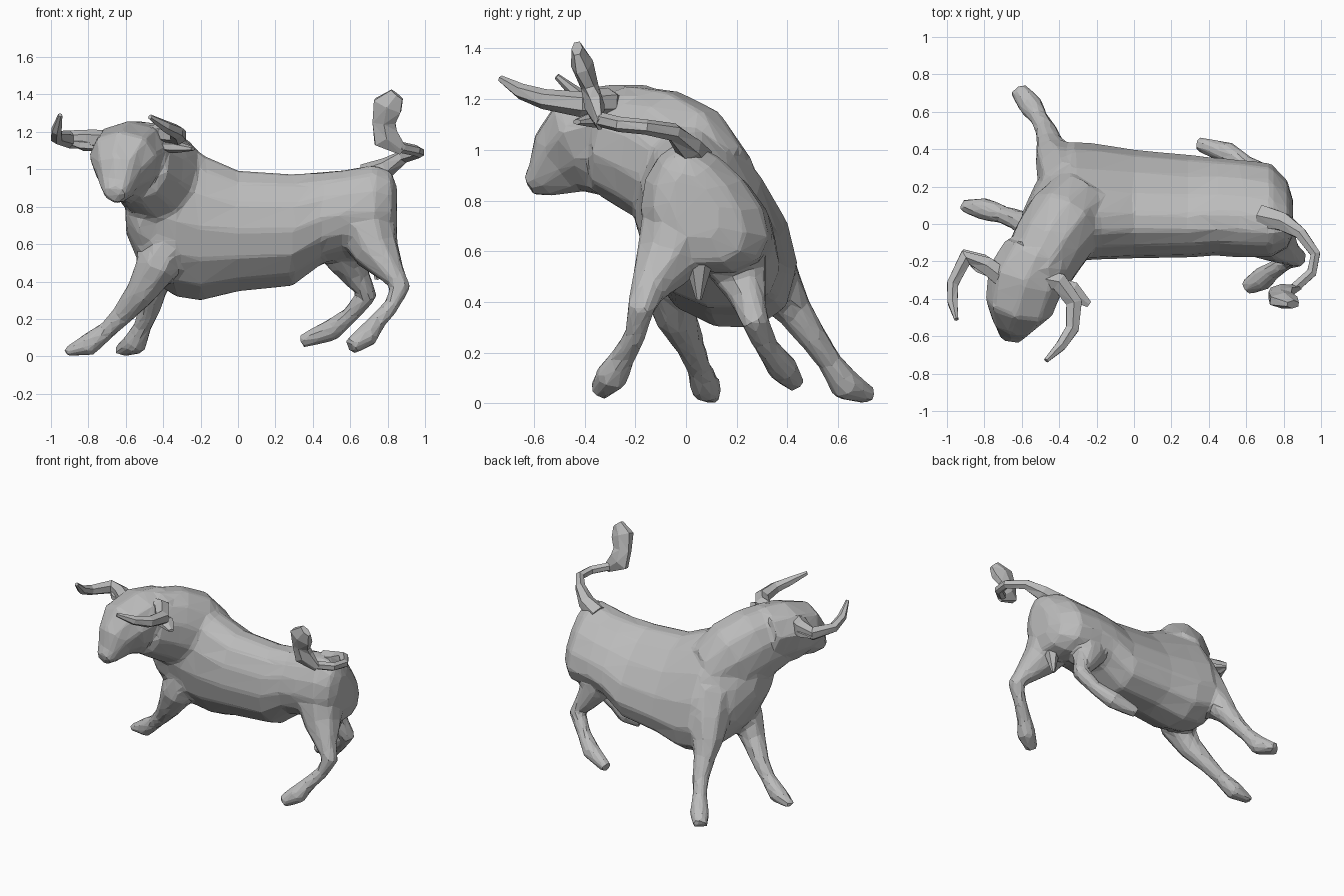
import bpy, bmesh, math
from mathutils import Vector

cube = bpy.data.objects.get("Cube")
if cube:
    bpy.data.objects.remove(cube, do_unlink=True)

# One plain colour for the whole animal
grey = bpy.data.materials.new("stone_grey")
grey.use_nodes = True
grey.diffuse_color = (.5, .5, .5, 1)
grey.node_tree.nodes["Principled BSDF"].inputs["Base Color"].default_value = (.5, .5, .5, 1)


def add_rings(bm, rings):
    """Skin a list of equal-length point rings and cap both ends."""
    loops = [[bm.verts.new(point) for point in ring] for ring in rings]
    for first, second in zip(loops, loops[1:]):
        for i in range(len(first)):
            j = (i + 1) % len(first)
            bm.faces.new((first[i], first[j], second[j], second[i]))
    bm.faces.new(loops[0][::-1])
    bm.faces.new(loops[-1])


def add_tube(bm, stations, sides=8, flatten=1.0, up=(0, 0, 1), pinch=0.0):
    """Tube through (x, y, z, half width[, half height]); pinch narrows its underside."""
    centres = [Vector(s[:3]) for s in stations]
    rings = []
    for i, station in enumerate(stations):
        before = centres[max(i - 1, 0)]
        after = centres[min(i + 1, len(centres) - 1)]
        tangent = (after - before).normalized()
        side = tangent.cross(Vector(up)).normalized()
        top = side.cross(tangent).normalized()
        wide = station[3]
        tall = station[4] if len(station) > 4 else wide * flatten
        ring = []
        for k in range(sides):
            angle = math.tau * (k + .5) / sides
            across = wide * math.cos(angle) * (1 + pinch * math.sin(angle))
            ring.append(centres[i] + side * across + top * tall * math.sin(angle))
        rings.append(ring)
    add_rings(bm, rings)


def add_torso(bm, stations, lean, taper, sides=14):
    """Upright ovals along x that lean sideways and narrow as they rise."""
    rings = []
    for x, y, z, wide, tall in stations:
        ring = []
        for k in range(sides):
            angle = math.tau * k / sides
            rise = tall * math.sin(angle)
            across = wide * math.cos(angle) * (1 - taper * math.sin(angle))
            ring.append((x, y + across - lean * rise, z + rise))
        rings.append(ring)
    add_rings(bm, rings)


def finish(bm, name):
    """Turn a bmesh into a flat-shaded object standing on the floor."""
    bmesh.ops.recalc_face_normals(bm, faces=bm.faces)
    for vert in bm.verts:
        vert.co.z = max(vert.co.z, 0)
    mesh = bpy.data.meshes.new(name)
    bm.to_mesh(mesh)
    bm.free()
    mesh.materials.append(grey)
    obj = bpy.data.objects.new(name, mesh)
    bpy.context.collection.objects.link(obj)
    return obj


def tube_object(name, stations, **options):
    bm = bmesh.new()
    add_tube(bm, stations, **options)
    bmesh.ops.triangulate(bm, faces=bm.faces)
    return finish(bm, name)


# Body: torso, neck, head and legs, blended into one hide
body = bmesh.new()
torso = [
    (.85, .03, .78, .09, .13), (.82, .04, .77, .17, .22),
    (.73, .06, .77, .24, .26), (.57, .07, .76, .25, .24),
    (.45, .08, .74, .25, .25), (.29, .08, .675, .26, .305),
    (0, .09, .67, .275, .33), (-.2, .1, .69, .29, .4),
    (-.33, .1, .72, .3, .41), (-.44, .05, .76, .25, .38),
    (-.53, -.02, .79, .2, .3), (-.6, -.07, .83, .11, .17)]
add_torso(body, torso, lean=.25, taper=.24)

neck = [(-.27, .12, .83, .2, .2), (-.38, 0, .92, .22, .27),
        (-.46, -.13, .99, .21, .265), (-.54, -.28, 1.04, .19, .23)]
head = [(-.51, -.17, 1.03, .19, .23), (-.58, -.3, 1.04, .2, .22),
        (-.61, -.42, 1.01, .18, .21), (-.635, -.5, .95, .12, .15),
        (-.65, -.57, .88, .08, .08), (-.66, -.62, .86, .055, .045)]
add_tube(body, neck, sides=12)
add_tube(body, head, sides=10, pinch=.3)

front_right_leg = [(-.36, -.02, .66, .16), (-.44, -.07, .47, .12), (-.52, -.04, .34, .085),
                   (-.62, .02, .22, .06), (-.7, .05, .14, .05), (-.8, .08, .06, .065),
                   (-.92, .1, .01, .035)]
front_left_leg = [(-.33, .19, .72, .18), (-.38, .29, .56, .15), (-.43, .37, .44, .105),
                  (-.45, .43, .36, .075), (-.47, .5, .26, .06), (-.51, .57, .16, .05),
                  (-.55, .63, .07, .068), (-.62, .72, .02, .05)]
rear_right_leg = [(.68, -.01, .72, .18), (.74, -.08, .56, .13), (.82, -.15, .45, .075),
                  (.87, -.18, .37, .058), (.82, -.2, .27, .045), (.74, -.25, .18, .05),
                  (.69, -.29, .11, .068), (.6, -.34, .05, .045)]
rear_left_leg = [(.6, .14, .68, .18), (.58, .22, .5, .11), (.65, .25, .4, .07),
                 (.69, .27, .33, .058), (.6, .32, .22, .048), (.5, .38, .14, .062),
                 (.34, .43, .08, .04)]
for leg in (front_right_leg, front_left_leg, rear_right_leg, rear_left_leg):
    add_tube(body, leg, up=(0, 1, 0))

body = finish(body, "body")
blend = body.modifiers.new("blend", 'REMESH')
blend.mode = 'VOXEL'
blend.voxel_size = .016
soften = body.modifiers.new("soften", 'SMOOTH')
soften.factor = .5
soften.iterations = 7
facet = body.modifiers.new("facet", 'DECIMATE')
facet.ratio = .045

# Horns sweep out, then forward and up
tube_object("right_horn", [(-.66, -.32, 1.15, .06), (-.79, -.22, 1.16, .052),
                           (-.9, -.18, 1.16, .048), (-.97, -.32, 1.17, .035),
                           (-.97, -.42, 1.21, .03), (-.95, -.51, 1.29, .012)], sides=6)
tube_object("left_horn", [(-.5, -.29, 1.17, .06), (-.4, -.31, 1.19, .055),
                          (-.32, -.42, 1.18, .05), (-.33, -.56, 1.2, .04),
                          (-.39, -.65, 1.23, .032), (-.47, -.73, 1.28, .014)], sides=6)

# Flat ears below the horns
tube_object("right_ear", [(-.68, -.28, 1.12, .045), (-.82, -.21, 1.13, .06),
                          (-.92, -.15, 1.15, .02)], sides=6, flatten=.55)
tube_object("left_ear", [(-.46, -.31, 1.12, .045), (-.33, -.36, 1.12, .06),
                         (-.24, -.43, 1.11, .02)], sides=6, flatten=.55)

# Tail curls sideways and ends in a raised tuft
tube_object("tail", [(.68, .04, .96, .07), (.8, .01, 1.01, .055), (.89, -.05, 1.07, .036),
                     (.97, -.16, 1.09, .03), (.95, -.26, 1.1, .03),
                     (.86, -.34, 1.12, .03)], sides=6)
tube_object("tail_tuft", [(.88, -.34, 1.1, .03), (.79, -.36, 1.17, .08),
                          (.78, -.38, 1.25, .07), (.8, -.41, 1.34, .09),
                          (.85, -.43, 1.4, .045)], sides=6, flatten=.5, up=(0, 1, 0))

# Small pouch between the hind legs
tube_object("pouch", [(.66, .06, .66, .06), (.76, .05, .55, .055), (.74, .05, .41, .012)],
            sides=6, up=(0, 1, 0))
